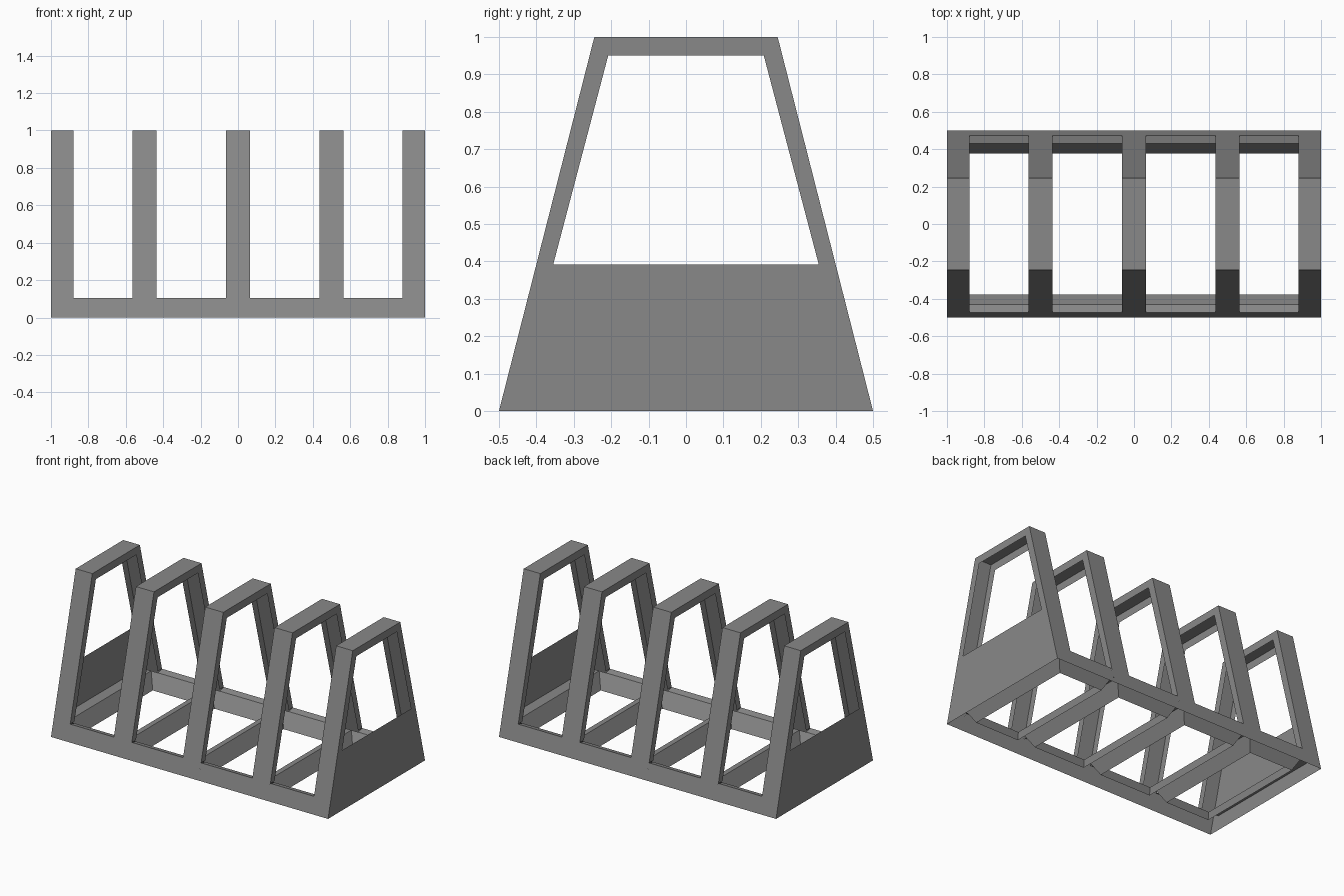
import bpy, bmesh

if "Cube" in bpy.data.objects:
    bpy.data.objects.remove(bpy.data.objects["Cube"])


def sheet(name, quads):
    """Thin sheet object made of quads."""
    bm = bmesh.new()
    for q in quads:
        bm.faces.new([bm.verts.new(p) for p in q])
    bmesh.ops.remove_doubles(bm, verts=bm.verts, dist=1e-4)
    bmesh.ops.recalc_face_normals(bm, faces=bm.faces)
    me = bpy.data.meshes.new(name)
    bm.to_mesh(me)
    bm.free()
    ob = bpy.data.objects.new(name, me)
    ob.data.materials.append(mat)
    bpy.context.collection.objects.link(ob)
    return ob


mat = bpy.data.materials.new("dark_grey")
mat.diffuse_color = (0.25, 0.25, 0.25, 1)
mat.use_nodes = True
mat.node_tree.nodes["Principled BSDF"].inputs["Base Color"].default_value = mat.diffuse_color

RIM = 0.105      # height of the base rails
TOP = 0.095      # height of the inner base edge


def outer(z):
    return 0.5 - 0.255 * z


def inner(z):
    return 0.458 - 0.263 * z


def strip(path, x0, x1):
    """Quads between a (y, z) path at x0 and the same path at x1."""
    return [[(x0, *a), (x0, *b), (x1, *b), (x1, *a)] for a, b in zip(path, path[1:])]


def side_flange(x, z):
    """Arch-shaped flat band in the plane of x, starting at height z."""
    o = [(-outer(z), z), (-0.245, 1), (0.245, 1), (outer(z), z)]
    i = [(-inner(z), z), (-0.208, 0.95), (0.208, 0.95), (inner(z), z)]
    return [[(x, *o[k]), (x, *o[k + 1]), (x, *i[k + 1]), (x, *i[k])] for k in range(3)]


# Five arches: folded channels, open towards the inside
spans = [(-1, -0.88), (-0.565, -0.435), (-0.065, 0.065), (0.435, 0.565), (0.88, 1)]
path = [(-0.5, 0), (-0.245, 1), (0.245, 1), (0.5, 0)]
for n, (x0, x1) in enumerate(spans):
    quads = strip(path, x0, x1)
    for x in (x0, x1):
        quads += side_flange(x, 0.392 if abs(x) == 1 else RIM)
    sheet(f"arch_{n + 1}", quads)

# Base rails between the arches: outer wall and top rim
gaps = [(spans[n][1], spans[n + 1][0]) for n in range(4)]
for name, s in (("front_rail", -1), ("back_rail", 1)):
    for n, (x0, x1) in enumerate(gaps):
        sheet(f"{name}_{n + 1}",
              strip([(s * 0.5, 0), (s * 0.473, RIM), (s * 0.43, TOP)], x0, x1))

# Sloping inner walls around each floor opening
for n, (x0, x1) in enumerate(gaps):
    low = [(x0, -0.378, 0), (x1, -0.378, 0), (x1, 0.378, 0), (x0, 0.378, 0)]
    a, b = x0 - 0.048, x1 + 0.048
    high = [(a, -0.43, TOP), (b, -0.43, TOP), (b, 0.43, TOP), (a, 0.43, TOP)]
    sheet(f"floor_opening_{n + 1}",
          [[low[k], low[(k + 1) % 4], high[(k + 1) % 4], high[k]] for k in range(4)])

# Narrow tops of the cross bars under each arch
for n, (x0, x1) in enumerate(spans):
    a = x0 if n == 0 else x0 + 0.048
    b = x1 if n == 4 else x1 - 0.048
    sheet(f"cross_bar_top_{n + 1}", strip([(-0.43, TOP), (0.43, TOP)], a, b))

# Low panels closing both ends
for name, x in (("left", -1), ("right", 1)):
    sheet(f"{name}_end_panel",
          [[(x, -0.5, 0), (x, 0.5, 0), (x, outer(0.392), 0.392), (x, -outer(0.392), 0.392)]])
